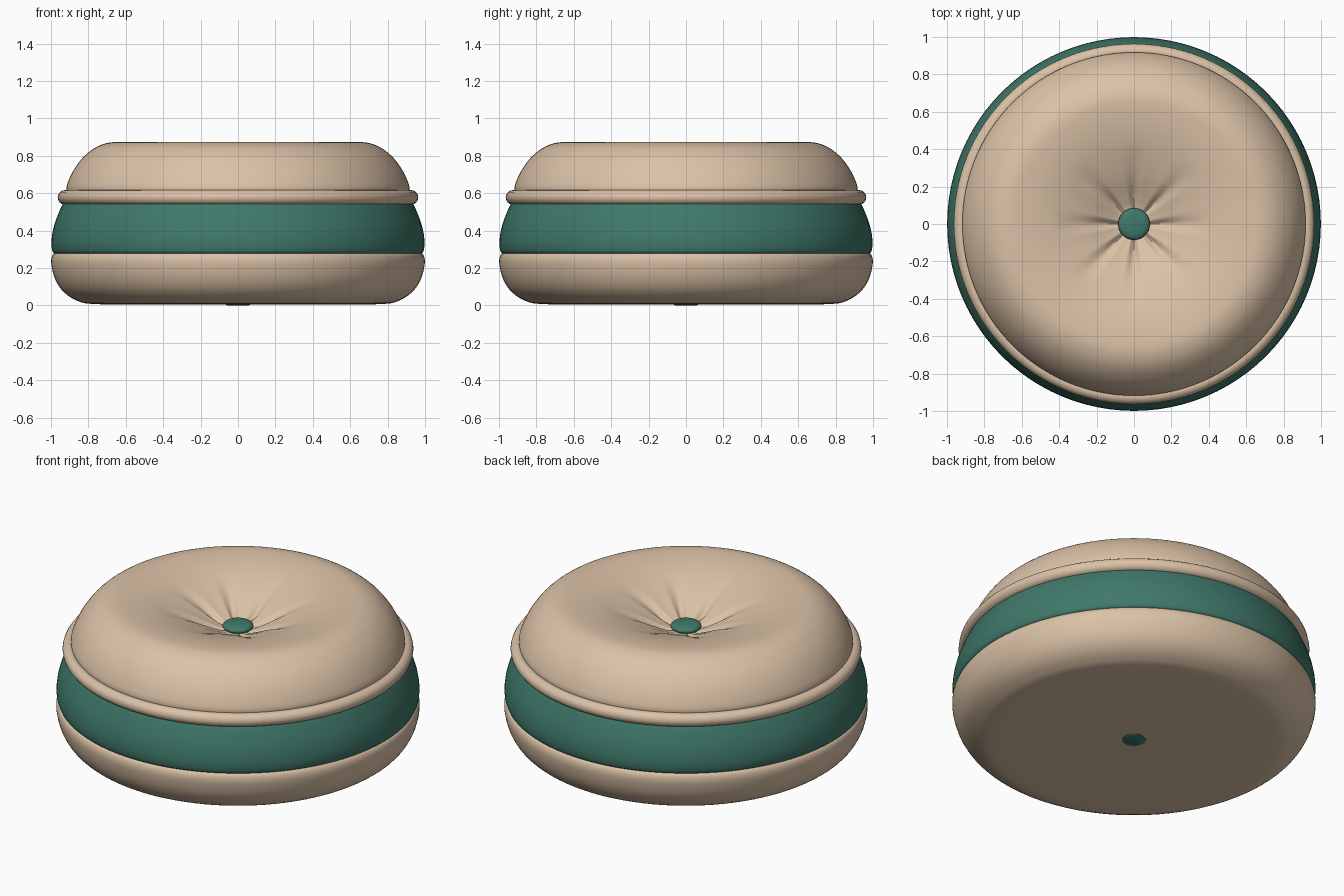
import bpy, bmesh, math

cube = bpy.data.objects.get("Cube")
if cube:
    bpy.data.objects.remove(cube, do_unlink=True)


def material(name, rgb):
    m = bpy.data.materials.new(name)
    m.use_nodes = True
    m.diffuse_color = (*rgb, 1)
    m.node_tree.nodes["Principled BSDF"].inputs["Base Color"].default_value = (*rgb, 1)
    return m


tan = material("tan_fabric", (0.71, 0.54, 0.385))
green = material("green_fabric", (0.05, 0.19, 0.145))


def smooth_profile(points, steps=4):
    """Catmull-Rom curve through the (radius, height) points."""
    out = []
    pts = [points[0]] + points + [points[-1]]
    for a, b, c, d in zip(pts, pts[1:], pts[2:], pts[3:]):
        for i in range(steps):
            t = i / steps
            out.append([0.5 * (2 * q + (r - p) * t + (2 * p - 5 * q + 4 * r - s) * t ** 2
                               + (3 * q - p - 3 * r + s) * t ** 3)
                        for p, q, r, s in zip(a, b, c, d)])
    return out + [list(points[-1])]


def lathe(name, profile, mat, segments=96, shape=None, closed=False):
    """Spin a bottom-to-top (radius, height) profile around z."""
    bm = bmesh.new()
    rings = []
    for r, z in profile:
        if r < 1e-4:
            rings.append([bm.verts.new((0, 0, z))] * segments)
            continue
        ring = []
        for k in range(segments):
            a = 2 * math.pi * k / segments
            dz = shape(r, a) if shape else 0
            ring.append(bm.verts.new((r * math.cos(a), r * math.sin(a), z + dz)))
        rings.append(ring)
    pairs = list(zip(rings, rings[1:]))
    if closed:
        pairs.append((rings[-1], rings[0]))
    for lo, hi in pairs:
        for k in range(segments):
            n = (k + 1) % segments
            corners = list(dict.fromkeys((lo[k], lo[n], hi[n], hi[k])))
            if len(corners) > 2:
                bm.faces.new(corners)
    bmesh.ops.recalc_face_normals(bm, faces=bm.faces)
    mesh = bpy.data.meshes.new(name)
    bm.to_mesh(mesh)
    bm.free()
    mesh.materials.append(mat)
    obj = bpy.data.objects.new(name, mesh)
    bpy.context.collection.objects.link(obj)
    bpy.ops.object.select_all(action="DESELECT")
    obj.select_set(True)
    bpy.context.view_layer.objects.active = obj
    bpy.ops.object.shade_smooth_by_angle(angle=math.radians(50))
    return obj


def pleats(r, a):
    """Eight narrow creases that fade out away from the button."""
    fade = max(0, 1 - abs(r - 0.15) / 0.28) if r > 0.15 else r / 0.15
    return -0.025 * fade * abs(math.cos(4 * a)) ** 8 * (math.cos(8 * a) > 0)


# Lower cushion with a flat underside
lathe("lower_cushion", smooth_profile([
    (0, 0.006), (0.5, 0.006), (0.78, 0.008), (0.87, 0.03), (0.935, 0.075),
    (0.975, 0.135), (0.995, 0.2), (0.998, 0.25), (0.98, 0.28), (0.93, 0.285)]), tan)

# Coloured side band
lathe("side_band", smooth_profile([
    (0.93, 0.272), (0.982, 0.278), (0.996, 0.31), (0.996, 0.36), (0.985, 0.42),
    (0.965, 0.48), (0.938, 0.54), (0.91, 0.58)]), green)

# Piping around the upper seam
lathe("piping", [(0.925 + 0.039 * math.cos(t), 0.578 + 0.039 * math.sin(t))
                 for t in (2 * math.pi * i / 16 for i in range(16))], tan, closed=True)

# Tufted top cushion
lathe("top_cushion", smooth_profile([
    (0.9, 0.57), (0.918, 0.62), (0.905, 0.67), (0.875, 0.73), (0.83, 0.79),
    (0.77, 0.84), (0.71, 0.866), (0.65, 0.873), (0.55, 0.864), (0.45, 0.844),
    (0.35, 0.814), (0.25, 0.776), (0.15, 0.728), (0.08, 0.7), (0, 0.695)]),
    tan, segments=128, shape=pleats)

# Buttons above and below
lathe("top_button", smooth_profile([
    (0, 0.695), (0.06, 0.697), (0.085, 0.715), (0.065, 0.735), (0, 0.742)]),
    green, segments=32)
lathe("bottom_button", [(0, 0), (0.055, 0), (0.065, 0.004), (0.065, 0.02), (0, 0.02)],
      green, segments=24)
